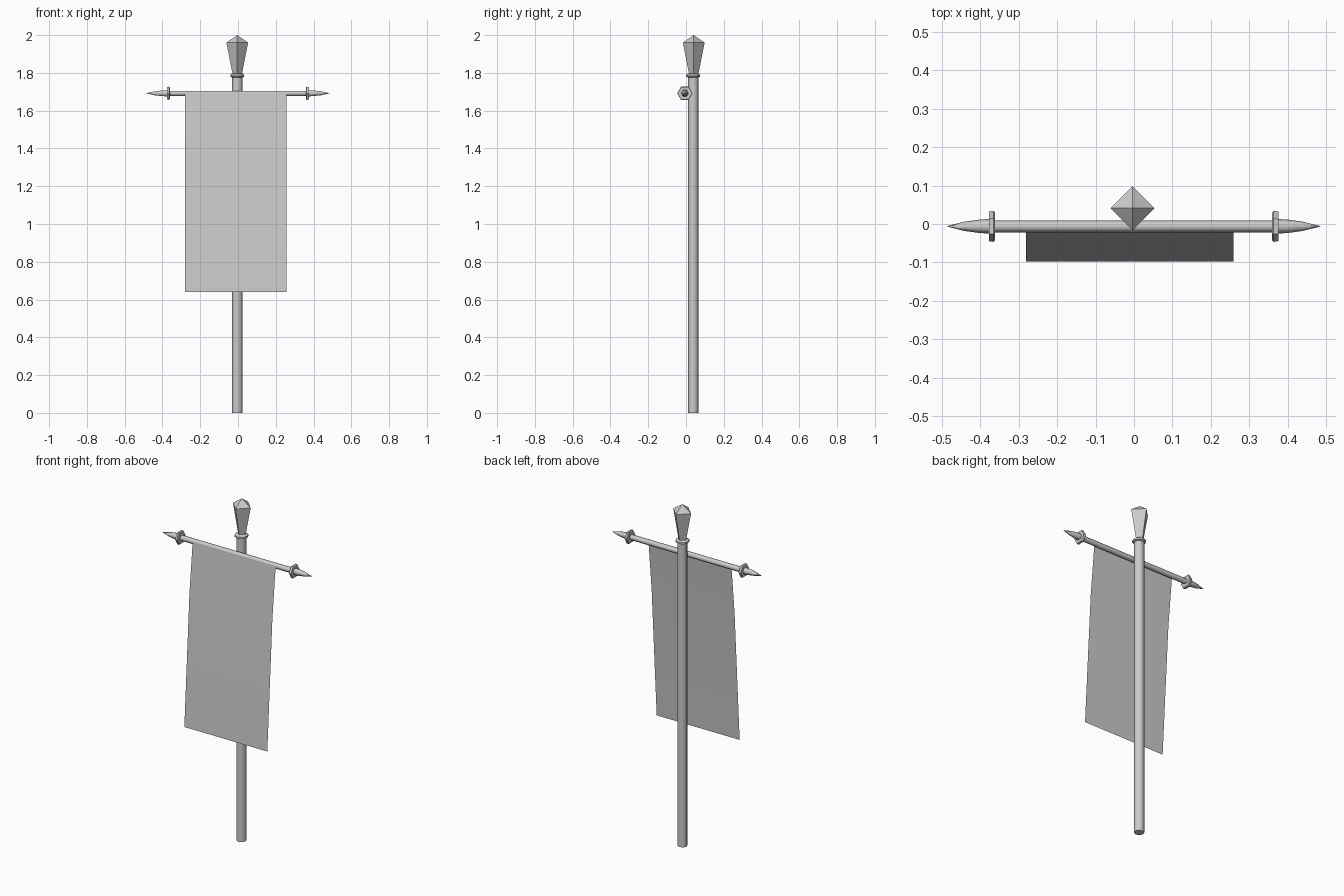
import bpy, math
from mathutils import Matrix

old = bpy.data.objects.get("Cube")
if old:
    bpy.data.objects.remove(old, do_unlink=True)

grey = bpy.data.materials.new("plain grey")
grey.use_nodes = True
grey.diffuse_color = (0.6, 0.6, 0.6, 1)
grey.node_tree.nodes["Principled BSDF"].inputs["Base Color"].default_value = (0.6, 0.6, 0.6, 1)


def make(name, verts, faces, matrix=Matrix(), smooth=None):
    mesh = bpy.data.meshes.new(name)
    mesh.from_pydata(verts, [], faces)
    mesh.transform(matrix)
    mesh.materials.append(grey)
    mesh.update()
    ob = bpy.data.objects.new(name, mesh)
    bpy.context.collection.objects.link(ob)
    if smooth:
        bpy.ops.object.select_all(action='DESELECT')
        ob.select_set(True)
        bpy.context.view_layer.objects.active = ob
        bpy.ops.object.shade_smooth_by_angle(angle=math.radians(smooth))
    return ob


def lathe(name, profile, sides, matrix, smooth=None):
    """Closed solid from (radius, height) rings, first corner on local y."""
    verts, faces = [], []
    for r, h in profile:
        for i in range(sides):
            a = math.pi / 2 + 2 * math.pi * i / sides
            verts.append((r * math.cos(a), r * math.sin(a), h))
    for k in range(len(profile) - 1):
        for i in range(sides):
            j = (i + 1) % sides
            faces.append((k * sides + i, k * sides + j,
                          (k + 1) * sides + j, (k + 1) * sides + i))
    faces.append(tuple(reversed(range(sides))))
    faces.append(tuple(range((len(profile) - 1) * sides, len(profile) * sides)))
    return make(name, verts, faces, matrix, smooth)


# Upright pole, collar and faceted finial
upright = Matrix.Translation((-0.004, 0.038, 0))
lathe("pole", [(0.0275, 0), (0.0275, 1.785)], 8, upright, 60)
lathe("collar", [(0.029, 1.776), (0.037, 1.78), (0.037, 1.79), (0.027, 1.797)], 8, upright, 50)
lathe("finial", [(0.024, 1.79), (0.0575, 1.96), (0.0008, 2.0)], 4,
      Matrix.Translation((-0.004, 0.041, 0)))

# Crossbar with a ring and a curved spike at each end
centre = Matrix.Translation((-0.001, -0.006, 1.692))
lathe("crossbar", [(0.0155, -0.37), (0.0155, 0.37)], 6,
      centre @ Matrix.Rotation(math.pi / 2, 4, 'Y'), 70)
for side, sign in (("left", 1), ("right", -1)):
    along = centre @ Matrix.Rotation(sign * math.pi / 2, 4, 'Y')
    lathe(side + "_ring", [(0.036, 0.360), (0.0405, 0.364), (0.0385, 0.376)], 6, along, 40)
    lathe(side + "_spike", [(0.019, 0.372), (0.0175, 0.40), (0.012, 0.44), (0.0006, 0.485)],
          6, along, 70)

# Hanging cloth: one thin sheet swinging forward towards the hem
drop = [(-0.02, 1.695), (-0.05, 1.40), (-0.097, 0.64)]
cloth = [(x, y, z) for y, z in drop for x in (-0.28, 0.258)]
make("banner_cloth", cloth, [(2 * k, 2 * k + 2, 2 * k + 3, 2 * k + 1) for k in range(2)],
     smooth=60)
